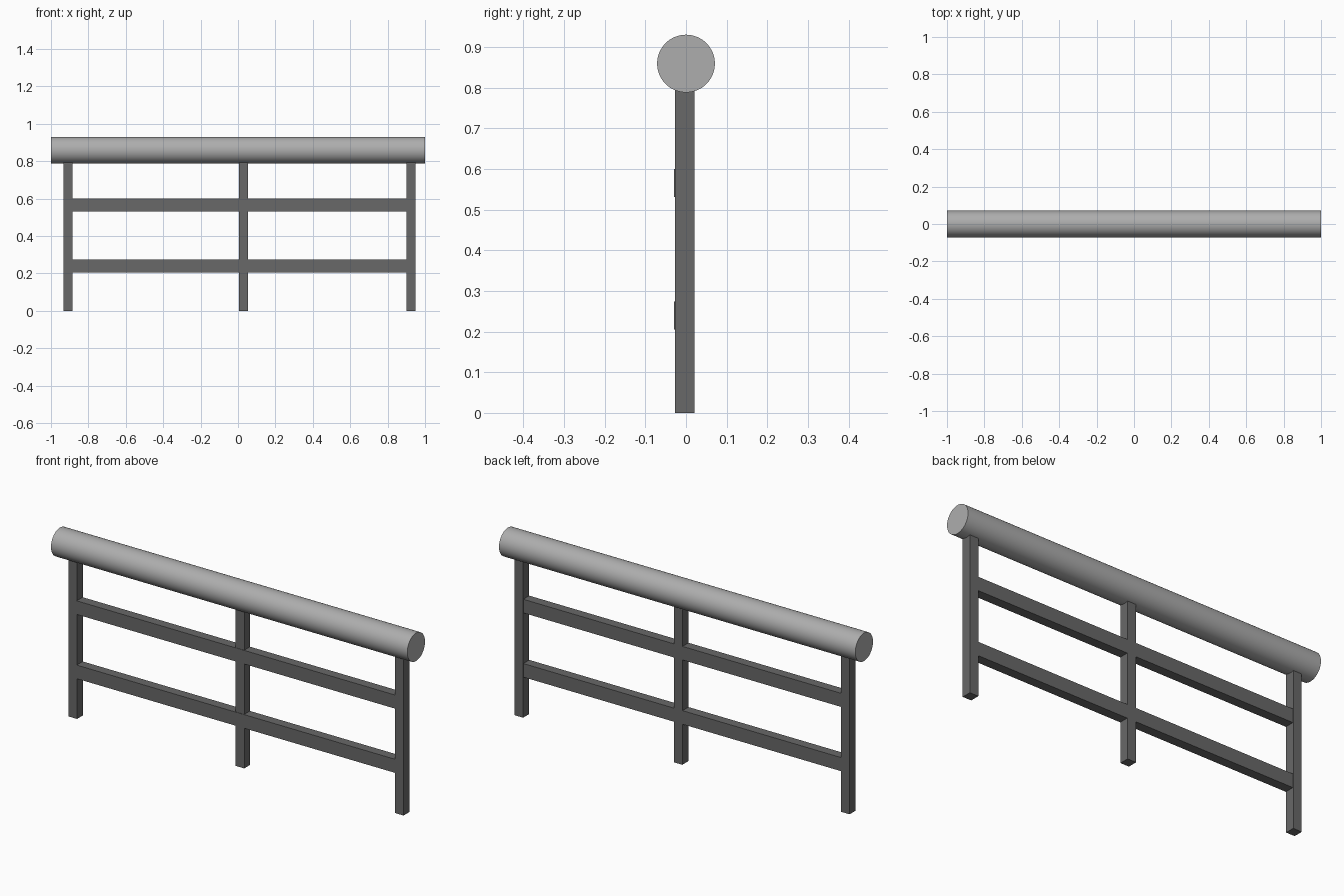
import bpy
import math

if "Cube" in bpy.data.objects:
    bpy.data.objects.remove(bpy.data.objects["Cube"])


def make_material(name, value):
    mat = bpy.data.materials.new(name)
    mat.diffuse_color = (value, value, value, 1.0)
    mat.use_nodes = True
    mat.node_tree.nodes["Principled BSDF"].inputs["Base Color"].default_value = mat.diffuse_color
    return mat


light_grey = make_material("light_grey", 0.42)
dark_grey = make_material("dark_grey", 0.14)


def box(name, lo, hi, mat):
    """Box spanning two opposite corners."""
    centre = [(a + b) / 2 for a, b in zip(lo, hi)]
    bpy.ops.mesh.primitive_cube_add(size=1, location=centre)
    ob = bpy.context.object
    ob.name = name
    ob.scale = [b - a for a, b in zip(lo, hi)]
    bpy.ops.object.transform_apply(location=False, rotation=False, scale=True)
    ob.data.materials.append(mat)
    return ob


# Round padded bar along the top
bpy.ops.mesh.primitive_cylinder_add(vertices=64, radius=0.071, depth=2.0,
                                    location=(0, 0, 0.859),
                                    rotation=(0, math.pi / 2, 0))
bar = bpy.context.object
bar.name = "top_bar"
bar.data.materials.append(light_grey)
bpy.ops.object.shade_smooth_by_angle(angle=math.radians(30))

# Square posts, their tops seated slightly into the bar
POST_W = 0.048
for name, x in (("left_post", -0.909), ("middle_post", 0.030), ("right_post", 0.924)):
    box(name, (x - POST_W / 2, -0.027, 0), (x + POST_W / 2, 0.021, 0.796), dark_grey)

# Horizontal rails between the outer posts, standing just proud of the front
for name, z in (("lower_rail", 0.205), ("upper_rail", 0.531)):
    box(name, (-0.886, -0.029, z), (0.901, 0.019, z + 0.069), dark_grey)
